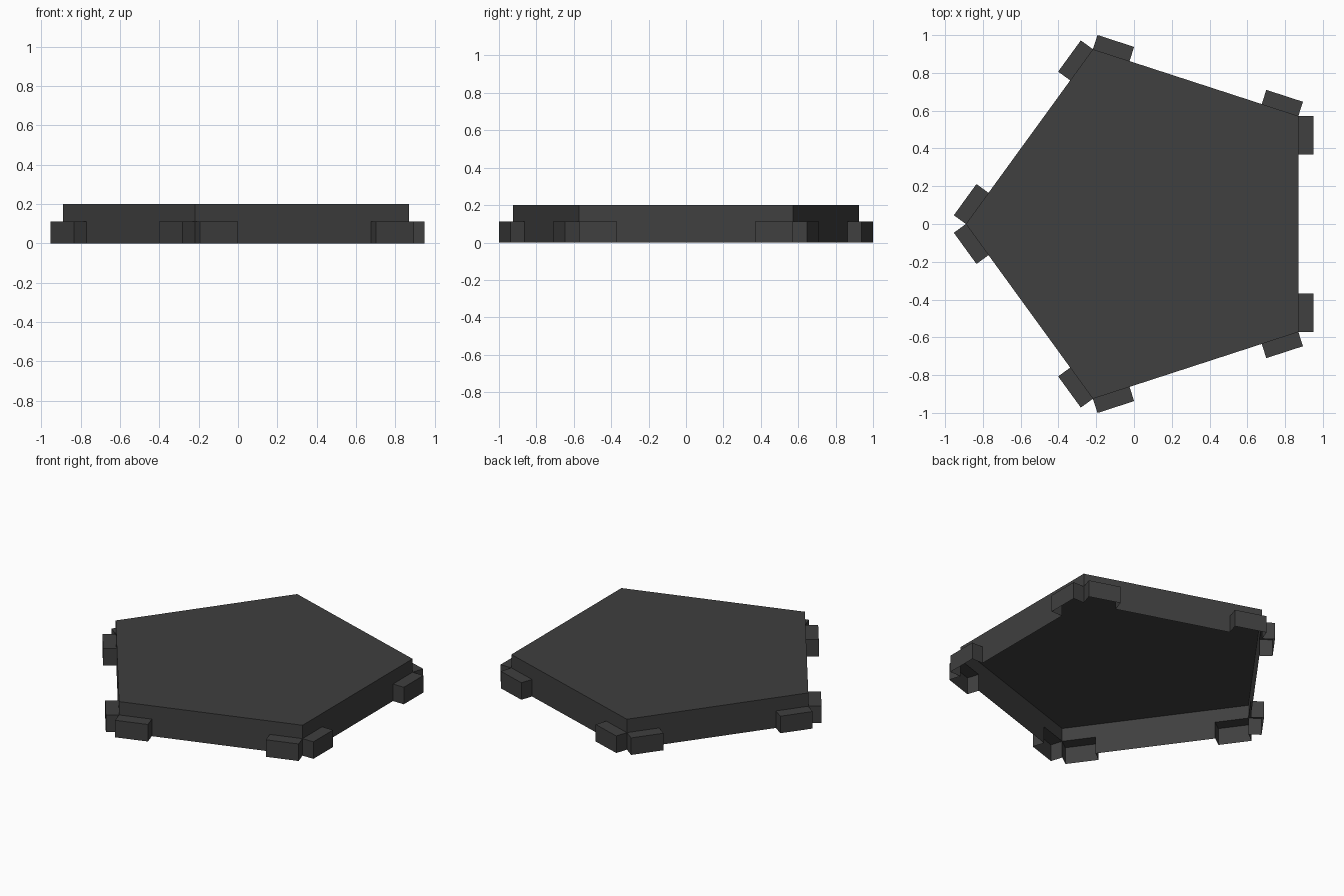
import bpy
import bmesh
from math import cos, sin, pi
from mathutils import Vector

cube = bpy.data.objects.get("Cube")
if cube:
    bpy.data.objects.remove(cube, do_unlink=True)

SIDES = 5
RADIUS = 0.973
CENTRE_X = 0.083
HEIGHT = 0.2
TAB_LENGTH = 0.204
TAB_DEPTH = 0.079
TAB_HEIGHT = 0.112
UP = Vector((0, 0, 1))

# Single dark grey finish
grey = bpy.data.materials.new("dark_grey")
grey.use_nodes = True
colour = (0.05, 0.05, 0.05, 1)
grey.diffuse_color = colour
shader = grey.node_tree.nodes["Principled BSDF"]
shader.inputs["Base Color"].default_value = colour
shader.inputs["Roughness"].default_value = 0.8


def make_part(name, faces):
    """Build a flat-faced sheet part from a list of corner loops."""
    bm = bmesh.new()
    for loop in faces:
        bm.faces.new([bm.verts.new(p) for p in loop])
    bmesh.ops.remove_doubles(bm, verts=bm.verts, dist=0.0001)
    mesh = bpy.data.meshes.new(name)
    bm.to_mesh(mesh)
    bm.free()
    mesh.materials.append(grey)
    part = bpy.data.objects.new(name, mesh)
    bpy.context.collection.objects.link(part)
    return part


# Pentagon corners, counter-clockwise, with one point towards -x
corners = []
for i in range(SIDES):
    a = pi + 2 * pi * i / SIDES
    corners.append(Vector((CENTRE_X + RADIUS * cos(a), RADIUS * sin(a), 0)))

shell_faces = [[c + UP * HEIGHT for c in corners]]

for i, start in enumerate(corners):
    edge = corners[(i + 1) % SIDES] - start
    length = edge.length
    along = edge.normalized()
    out = along.cross(UP)

    def at(s, d, z):
        return start + along * s + out * d + UP * z

    # Side wall, notched at both ends where the hollow tabs open into it
    t, h, n = TAB_LENGTH, TAB_HEIGHT, length
    wall = [(0, HEIGHT), (0, h), (t, h), (t, 0),
            (n - t, 0), (n - t, h), (n, h), (n, HEIGHT)]
    shell_faces.append([at(s, 0, z) for s, z in wall])

    # Hollow tabs: roof, outer face and two ends, open below and inside
    for label, a, b in (("first", 0, t), ("second", n - t, n)):
        d = TAB_DEPTH
        make_part(f"side_{i + 1}_{label}_tab", [
            [at(a, 0, h), at(a, d, h), at(b, d, h), at(b, 0, h)],
            [at(a, d, 0), at(b, d, 0), at(b, d, h), at(a, d, h)],
            [at(a, 0, 0), at(a, d, 0), at(a, d, h), at(a, 0, h)],
            [at(b, d, 0), at(b, 0, 0), at(b, 0, h), at(b, d, h)],
        ])

# Open-bottomed pentagonal cover
make_part("pentagon_cover", shell_faces)
